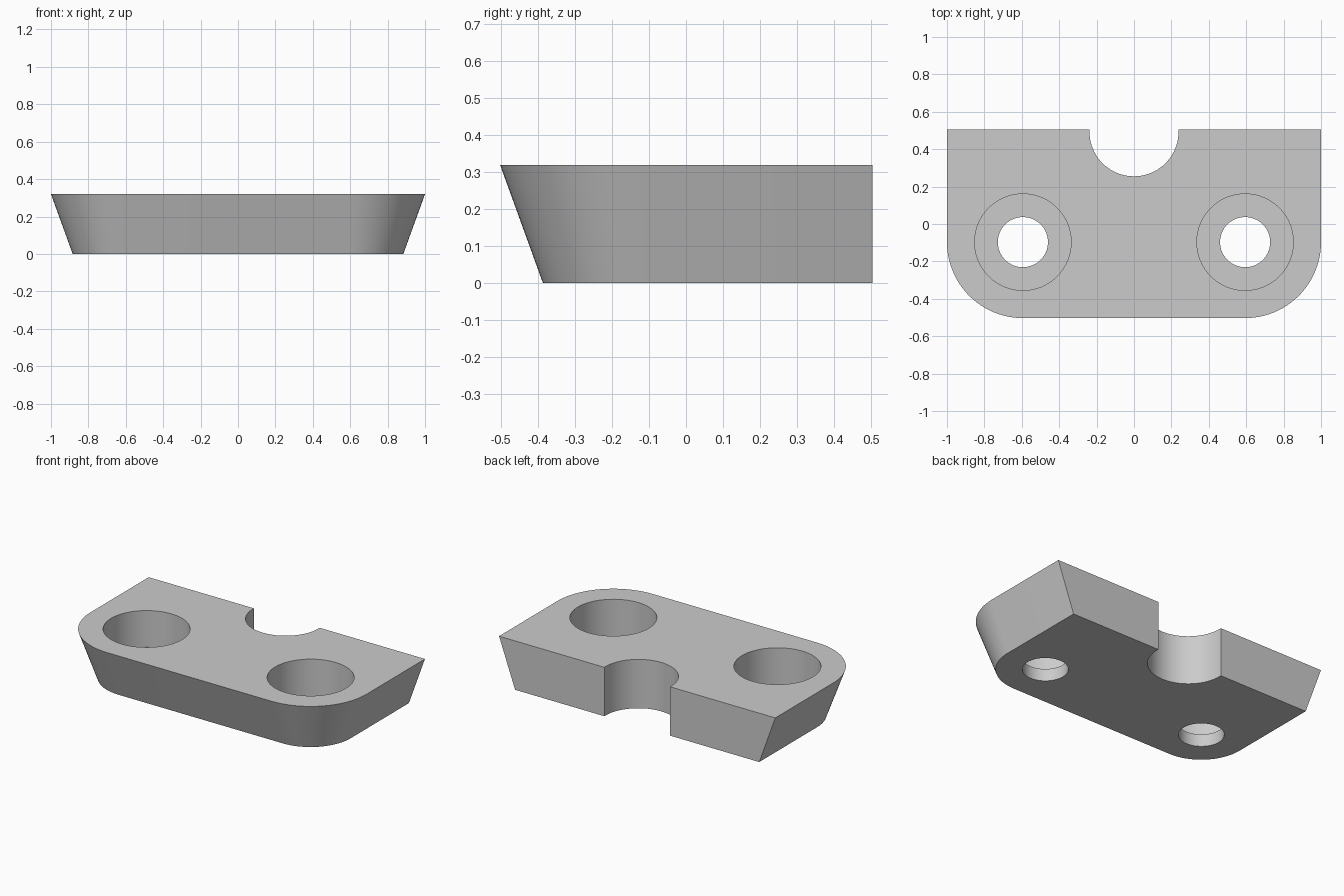
import bpy, bmesh, math

if "Cube" in bpy.data.objects:
    bpy.data.objects.remove(bpy.data.objects["Cube"])

H = 0.32                # block height
CX, CY = 0.594, -0.097  # shared centre of rounded corners and screw holes
BACK = 0.505

grey = bpy.data.materials.new("plain grey")
grey.diffuse_color = (0.6, 0.6, 0.6, 1)
grey.use_nodes = True
grey.node_tree.nodes["Principled BSDF"].inputs["Base Color"].default_value = grey.diffuse_color


def make_object(name, rings):
    """Closed solid lofted through rings of equal point count."""
    bm = bmesh.new()
    loops = [[bm.verts.new(p) for p in ring] for ring in rings]
    n = len(loops[0])
    for a, b in zip(loops, loops[1:]):
        for i in range(n):
            j = (i + 1) % n
            bm.faces.new((a[i], a[j], b[j], b[i]))
    bm.faces.new(loops[0][::-1])
    bm.faces.new(loops[-1])
    bmesh.ops.recalc_face_normals(bm, faces=bm.faces)
    mesh = bpy.data.meshes.new(name)
    bm.to_mesh(mesh)
    bm.free()
    mesh.materials.append(grey)
    obj = bpy.data.objects.new(name, mesh)
    bpy.context.collection.objects.link(obj)
    return obj


def arc(cx, cy, r, start, end, z, steps):
    angles = [math.radians(start + (end - start) * i / steps) for i in range(steps + 1)]
    return [(cx + r * math.cos(a), cy + r * math.sin(a), z) for a in angles]


def outline(r, z):
    """Square back corners, rounded front corners of radius r."""
    return (arc(-CX, CY, r, 180, 270, z, 24) + arc(CX, CY, r, 270, 360, z, 24)
            + [(CX + r, BACK, z), (-CX - r, BACK, z)])


def circle(cx, r, z):
    return arc(cx, CY, r, 0, 360, z, 64)[:-1]


# Tapered block: sides and front lean in towards the base
block = make_object("mounting_block", [outline(0.29, 0), outline(0.406, H)])

# Stepped screw holes: narrow below, wide counterbore above
cutters = []
for side in (-1, 1):
    x = side * CX
    cutters.append(make_object("screw_hole_cutter", [
        circle(x, 0.134, -0.1), circle(x, 0.134, 0.08),
        circle(x, 0.258, 0.08), circle(x, 0.258, H + 0.1)]))

# Round-bottomed notch in the back edge
notch = [arc(0, 0.493, 0.238, 180, 360, z, 40) + [(0.238, 0.7, z), (-0.238, 0.7, z)]
         for z in (-0.1, H + 0.1)]
cutters.append(make_object("notch_cutter", notch))

bpy.context.view_layer.objects.active = block
block.select_set(True)
for cutter in cutters:
    mod = block.modifiers.new("cut", 'BOOLEAN')
    mod.operation = 'DIFFERENCE'
    mod.solver = 'EXACT'
    mod.object = cutter
    bpy.ops.object.modifier_apply(modifier=mod.name)
    bpy.data.objects.remove(cutter)

bpy.ops.object.shade_smooth_by_angle(angle=math.radians(30))
